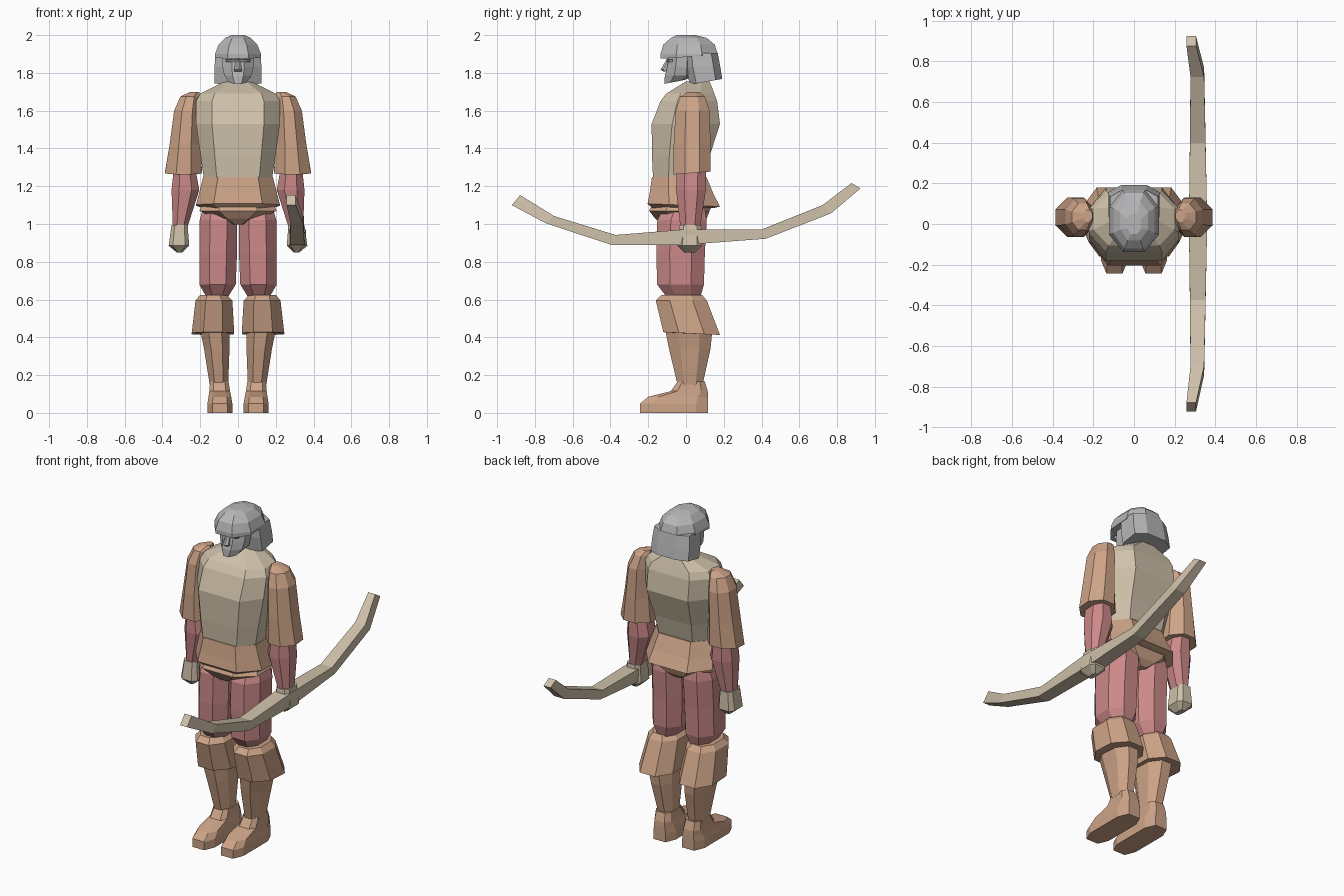
import bpy, bmesh, math
from mathutils import Vector


def material(name, rgb):
    m = bpy.data.materials.new(name)
    m.diffuse_color = (*rgb, 1)
    return m


LEATHER = material("tan leather", (0.61, 0.37, 0.245))
LINEN = material("beige linen", (0.62, 0.53, 0.40))
CLOTH = material("rose cloth", (0.60, 0.25, 0.25))
STEEL = material("grey steel", (0.47, 0.47, 0.48))


def skin(name, sections, mat, mirror=False):
    """Join equal-sized point loops into a closed, flat-shaded solid."""
    bm = bmesh.new()
    loops = [[bm.verts.new(p) for p in s] for s in sections]
    n = len(loops[0])
    for lo, hi in zip(loops, loops[1:]):
        for i in range(n):
            j = (i + 1) % n
            bm.faces.new((lo[i], lo[j], hi[j], hi[i]))
    bm.faces.new(loops[0][::-1])
    bm.faces.new(loops[-1])
    bmesh.ops.recalc_face_normals(bm, faces=bm.faces)
    me = bpy.data.meshes.new(name)
    bm.to_mesh(me)
    bm.free()
    me.materials.append(mat)
    ob = bpy.data.objects.new(name, me)
    bpy.context.collection.objects.link(ob)
    if mirror:
        ob.modifiers.new("Mirror", 'MIRROR')
    return ob


def loft(name, rings, mat, mirror=False, a=0.45, b=0.45):
    """Stack octagons: ring = (z, x0, x1, y0, y1[, rise from front to back]).
    a and b are the flat fractions of the front and side."""
    shape = [(1, -b), (1, b), (a, 1), (-a, 1), (-1, b), (-1, -b), (-a, -1), (a, -1)]
    secs = []
    for z, x0, x1, y0, y1, *rise in rings:
        r = rise[0] / 2 if rise else 0
        secs.append([Vector(((x0 + x1) / 2 + u * (x1 - x0) / 2,
                             (y0 + y1) / 2 + v * (y1 - y0) / 2, z + v * r))
                     for u, v in shape])
    return skin(name, secs, mat, mirror)


def body(name, rings, mat, **kw):
    """Loft centred on x = 0; ring = (z, half width, y0, y1[, rise])."""
    return loft(name, [(r[0], -r[1], r[1], *r[2:]) for r in rings], mat, **kw)


# Helmet dome, neck guard and face
body("helmet_dome", [(1.885, 0.122, -0.135, 0.165, 0.02),
                     (1.90, 0.122, -0.135, 0.168),
                     (1.95, 0.102, -0.12, 0.152),
                     (1.985, 0.068, -0.08, 0.11),
                     (2.0, 0.034, -0.05, 0.05)], STEEL)
body("helmet_neck_guard", [(1.753, 0.125, 0.02, 0.192, 0.03),
                           (1.83, 0.125, 0.0, 0.182),
                           (1.905, 0.118, -0.005, 0.168)], STEEL, a=0.5, b=0.6)
body("face", [(1.752, 0.045, -0.115, -0.01, 0.02),
              (1.785, 0.072, -0.112, 0.05),
              (1.83, 0.082, -0.1, 0.05),
              (1.89, 0.084, -0.09, 0.05)], STEEL, a=0.4, b=0.4)
body("nose", [(1.808, 0.02, -0.122, -0.08),
              (1.818, 0.02, -0.135, -0.08),
              (1.875, 0.010, -0.1, -0.07)], STEEL, a=0.3)
body("brow", [(1.858, 0.062, -0.1, -0.06), (1.872, 0.068, -0.108, -0.06)], STEEL, a=0.7)

# Tunic with sloping shoulders
body("tunic", [(1.25, 0.182, -0.175, 0.10),
               (1.36, 0.198, -0.18, 0.125),
               (1.53, 0.222, -0.182, 0.18),
               (1.65, 0.222, -0.135, 0.165),
               (1.69, 0.20, -0.105, 0.15),
               (1.755, 0.07, 0.0, 0.125)], LINEN, a=0.62, b=0.4)

# Jerkin skirt and the pelvis below it
body("jerkin_skirt", [(1.085, 0.19, -0.18, 0.15),
                      (1.10, 0.222, -0.203, 0.18, -0.015),
                      (1.16, 0.207, -0.193, 0.145),
                      (1.25, 0.184, -0.18, 0.108)], LEATHER, a=0.58, b=0.4)
body("pelvis", [(0.998, 0.04, -0.13, 0.08),
                (1.03, 0.12, -0.165, 0.11),
                (1.07, 0.205, -0.195, 0.125),
                (1.10, 0.19, -0.18, 0.14)], LEATHER, a=0.5)

# Legs
loft("thighs", [(0.61, 0.055, 0.165, -0.10, 0.075),
                (0.68, 0.012, 0.205, -0.153, 0.095),
                (0.85, 0.005, 0.205, -0.157, 0.10),
                (1.02, 0.004, 0.203, -0.152, 0.11),
                (1.08, 0.02, 0.185, -0.12, 0.10)], CLOTH, True)
loft("boot_cuffs", [(0.42, 0.05, 0.20, -0.09, 0.13, -0.01),
                    (0.42, 0.02, 0.245, -0.12, 0.18, -0.015),
                    (0.595, 0.03, 0.225, -0.16, 0.11),
                    (0.625, 0.06, 0.20, -0.13, 0.085)], LEATHER, True)
loft("boot_shafts", [(0.15, 0.052, 0.15, -0.045, 0.088),
                     (0.34, 0.045, 0.18, -0.09, 0.13),
                     (0.44, 0.045, 0.20, -0.11, 0.14)], LEATHER, True)
loft("feet", [(0.0, 0.03, 0.162, -0.243, 0.117),
              (0.05, 0.03, 0.162, -0.243, 0.117),
              (0.085, 0.036, 0.156, -0.20, 0.117),
              (0.115, 0.042, 0.152, -0.08, 0.115),
              (0.165, 0.05, 0.148, -0.045, 0.10)], LEATHER, True, a=0.6, b=0.65)

# Arms
loft("sleeves", [(1.27, 0.19, 0.387, -0.065, 0.13, 0.015),
                 (1.42, 0.20, 0.362, -0.065, 0.13),
                 (1.60, 0.20, 0.338, -0.055, 0.125),
                 (1.675, 0.20, 0.305, -0.03, 0.10),
                 (1.70, 0.205, 0.25, 0.01, 0.07)], LEATHER, True, a=0.4, b=0.4)
loft("forearms", [(0.985, 0.267, 0.345, -0.03, 0.075),
                  (1.18, 0.205, 0.352, -0.052, 0.105),
                  (1.29, 0.225, 0.34, -0.05, 0.105)], CLOTH, True)
loft("hands", [(0.85, 0.295, 0.325, -0.01, 0.05),
               (0.885, 0.258, 0.367, -0.045, 0.085),
               (0.995, 0.267, 0.352, -0.035, 0.08)], LINEN, True, a=0.6, b=0.6)

# Bow: station = (y, bottom z, top z, x0, x1, lean of the section in y)
stations = [(-0.90, 1.10, 1.153, 0.258, 0.305, 0.022),
            (-0.72, 1.004, 1.042, 0.278, 0.345, 0.022),
            (-0.385, 0.89, 0.942, 0.275, 0.352, 0.012),
            (0.0, 0.89, 0.972, 0.270, 0.360, 0),
            (0.41, 0.922, 0.97, 0.275, 0.352, -0.012),
            (0.745, 1.056, 1.10, 0.278, 0.345, -0.022),
            (0.90, 1.188, 1.217, 0.258, 0.305, -0.024)]
skin("bow", [[(x0, y - s, z0), (x1, y - s, z0), (x1, y + s, z1), (x0, y + s, z1)]
             for y, z0, z1, x0, x1, s in stations], LINEN)
